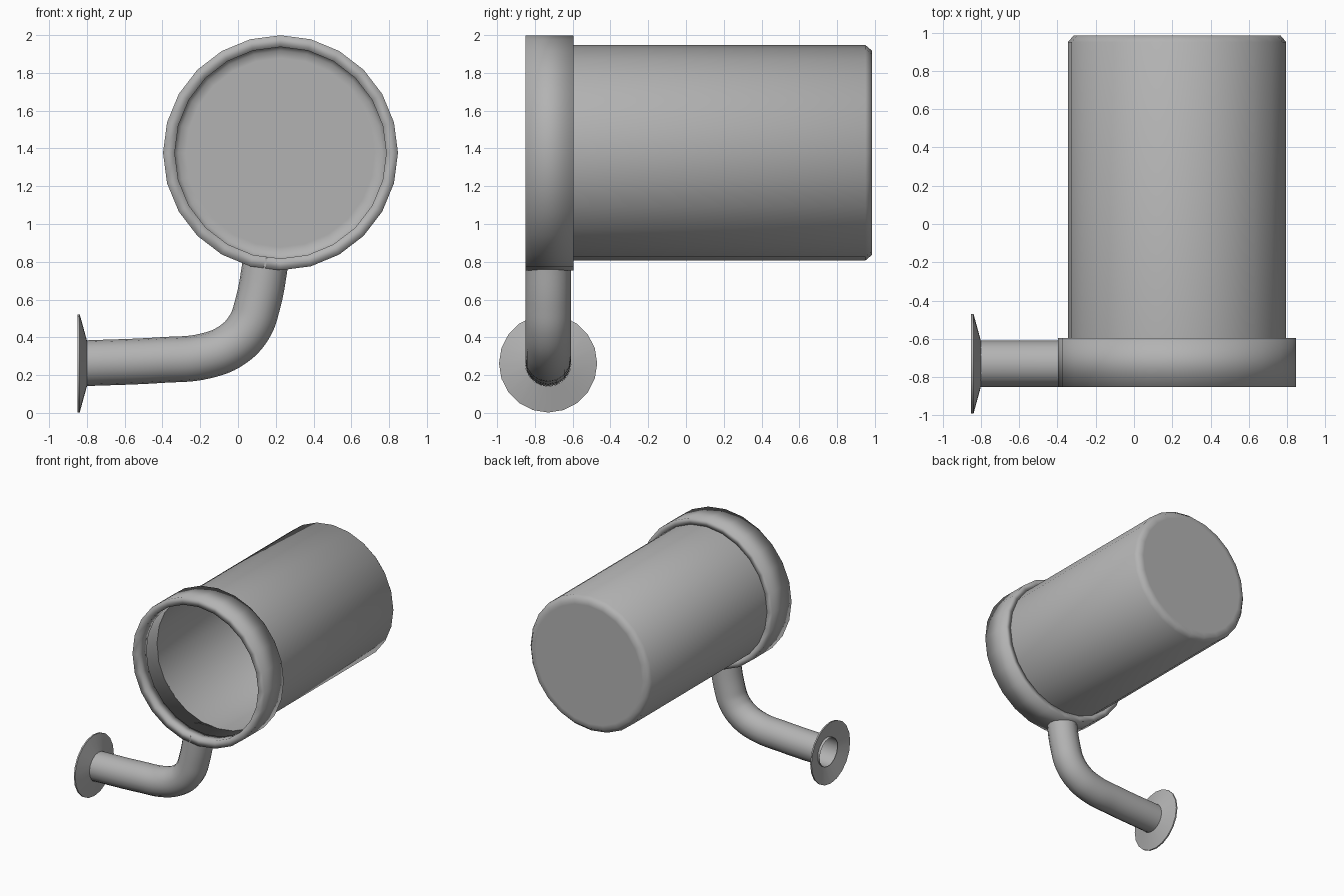
import bpy
import bmesh
from math import cos, sin, tau
from mathutils import Vector

cube = bpy.data.objects.get("Cube")
if cube:
    bpy.data.objects.remove(cube)

grey = bpy.data.materials.new("plain grey")
grey.use_nodes = True
grey.diffuse_color = (0.45, 0.45, 0.45, 1)
grey.node_tree.nodes["Principled BSDF"].inputs["Base Color"].default_value = (0.45, 0.45, 0.45, 1)


def lathe(name, profile, centre, axis, sides, closed=False):
    """Turn (distance along axis, radius) points around the Y or X axis."""
    bm = bmesh.new()
    rings = []
    for d, r in profile:
        ring = []
        for i in range(sides):
            a = tau * i / sides
            u, v = r * cos(a), r * sin(a)
            p = Vector((u, d, v)) if axis == "Y" else Vector((d, u, v))
            ring.append(bm.verts.new(p + Vector(centre)))
        rings.append(ring)
    pairs = list(zip(rings, rings[1:]))
    if closed:
        pairs.append((rings[-1], rings[0]))
    for a, b in pairs:
        for i in range(sides):
            j = (i + 1) % sides
            bm.faces.new((a[i], a[j], b[j], b[i]))
    bmesh.ops.remove_doubles(bm, verts=bm.verts, dist=0.0005)
    bmesh.ops.recalc_face_normals(bm, faces=bm.faces)
    mesh = bpy.data.meshes.new(name)
    bm.to_mesh(mesh)
    bm.free()
    mesh.materials.append(grey)
    mesh.shade_smooth()
    obj = bpy.data.objects.new(name, mesh)
    bpy.context.collection.objects.link(obj)
    return obj


HEAD = (0.225, 0, 1.377)

# Long cup, open at the front, with a chamfered closed back
lathe("cup", [(-0.6, 0.57), (0.95, 0.57), (0.985, 0.54), (0.985, 0.5), (0.985, 0)],
      HEAD, "Y", 24)

# Collar round the mouth of the cup, with a narrow lip inside
lathe("collar", [(-0.85, 0.622), (-0.595, 0.622), (-0.595, 0.57),
                 (-0.75, 0.57), (-0.75, 0.56), (-0.85, 0.56)],
      HEAD, "Y", 24, closed=True)

# Bent pipe from the wall flange up into the collar
curve = bpy.data.curves.new("pipe", "CURVE")
curve.dimensions = "3D"
curve.bevel_depth = 0.121
curve.bevel_resolution = 6
curve.resolution_u = 6
path = [(-0.83, 0.262), (-0.4, 0.28), (-0.17, 0.302), (-0.03, 0.36),
        (0.06, 0.455), (0.105, 0.58), (0.15, 0.82)]
spline = curve.splines.new("BEZIER")
spline.bezier_points.add(len(path) - 1)
for point, (x, z) in zip(spline.bezier_points, path):
    point.co = (x, -0.73, z)
    point.handle_left_type = point.handle_right_type = "AUTO"
curve.materials.append(grey)
pipe = bpy.data.objects.new("pipe", curve)
bpy.context.collection.objects.link(pipe)

# Hollow conical wall flange
flange = lathe("wall_flange", [(-0.8, 0.121), (-0.838, 0.26), (-0.85, 0.26), (-0.812, 0.121)],
               (0, -0.73, 0.262), "X", 20, closed=True)
flange.data.set_sharp_from_angle(angle=0.6)
